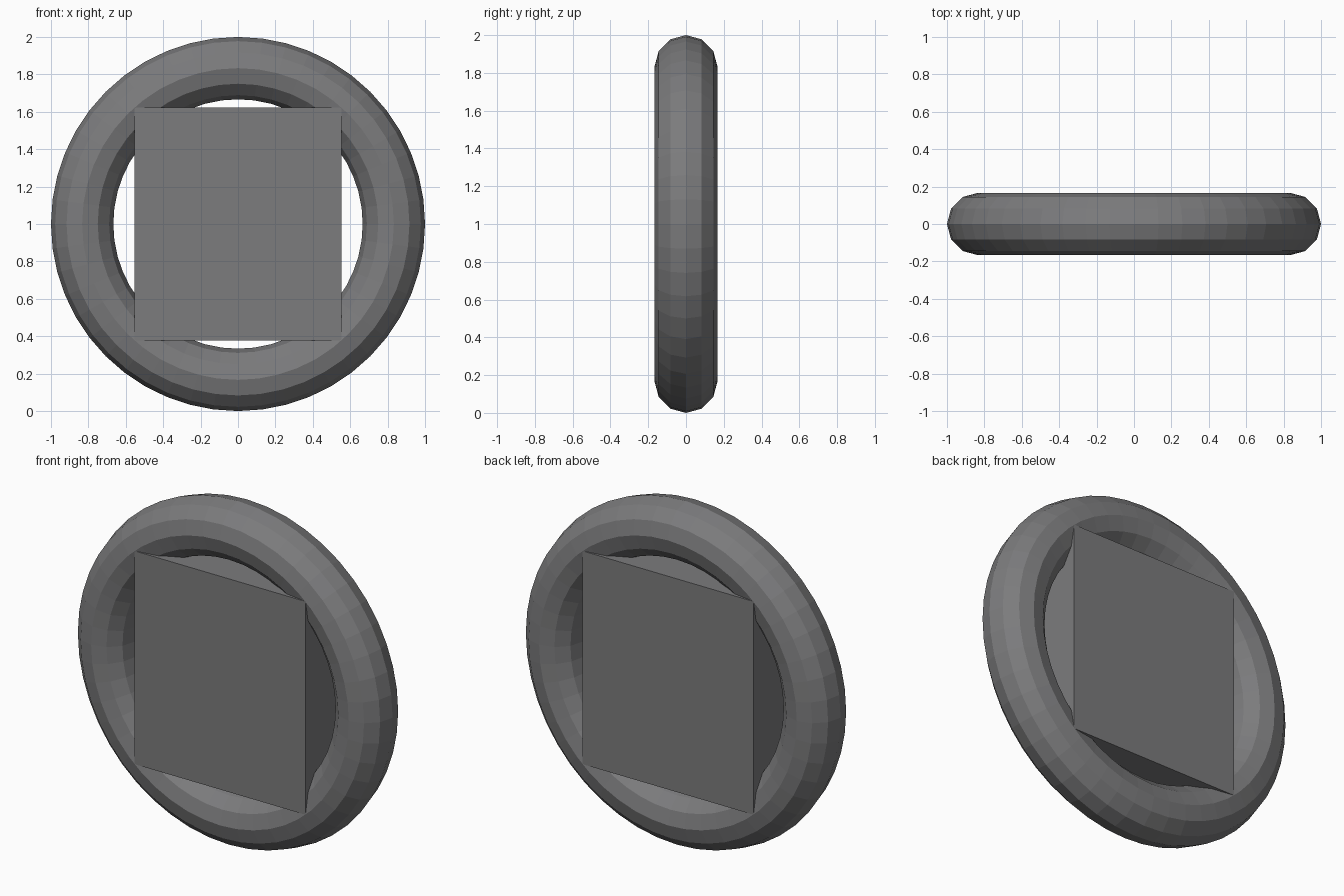
import bpy
import math

if "Cube" in bpy.data.objects:
    bpy.data.objects.remove(bpy.data.objects["Cube"])

MAJOR, MINOR = 5 / 6, 1 / 6

# Dark grey shared by both parts
dark_grey = bpy.data.materials.new("dark_grey")
dark_grey.diffuse_color = (0.2, 0.2, 0.205, 1)
dark_grey.use_nodes = True
dark_grey.node_tree.nodes["Principled BSDF"].inputs["Base Color"].default_value = dark_grey.diffuse_color

# Upright faceted ring
bpy.ops.mesh.primitive_torus_add(
    major_segments=48, minor_segments=12,
    major_radius=MAJOR, minor_radius=MINOR,
    location=(0, 0, 1), rotation=(math.pi / 2, 0, 0))
ring = bpy.context.object
ring.name = "ring"
bpy.ops.object.shade_flat()

# Rectangular block held inside the ring, nearly flush with its faces
bpy.ops.mesh.primitive_cube_add(size=1, location=(0, 0, 1))
block = bpy.context.object
block.name = "centre_block"
block.scale = (1.107, 0.332, 1.247)
bpy.ops.object.transform_apply(location=False, rotation=False, scale=True)

for part in (ring, block):
    part.data.materials.append(dark_grey)
